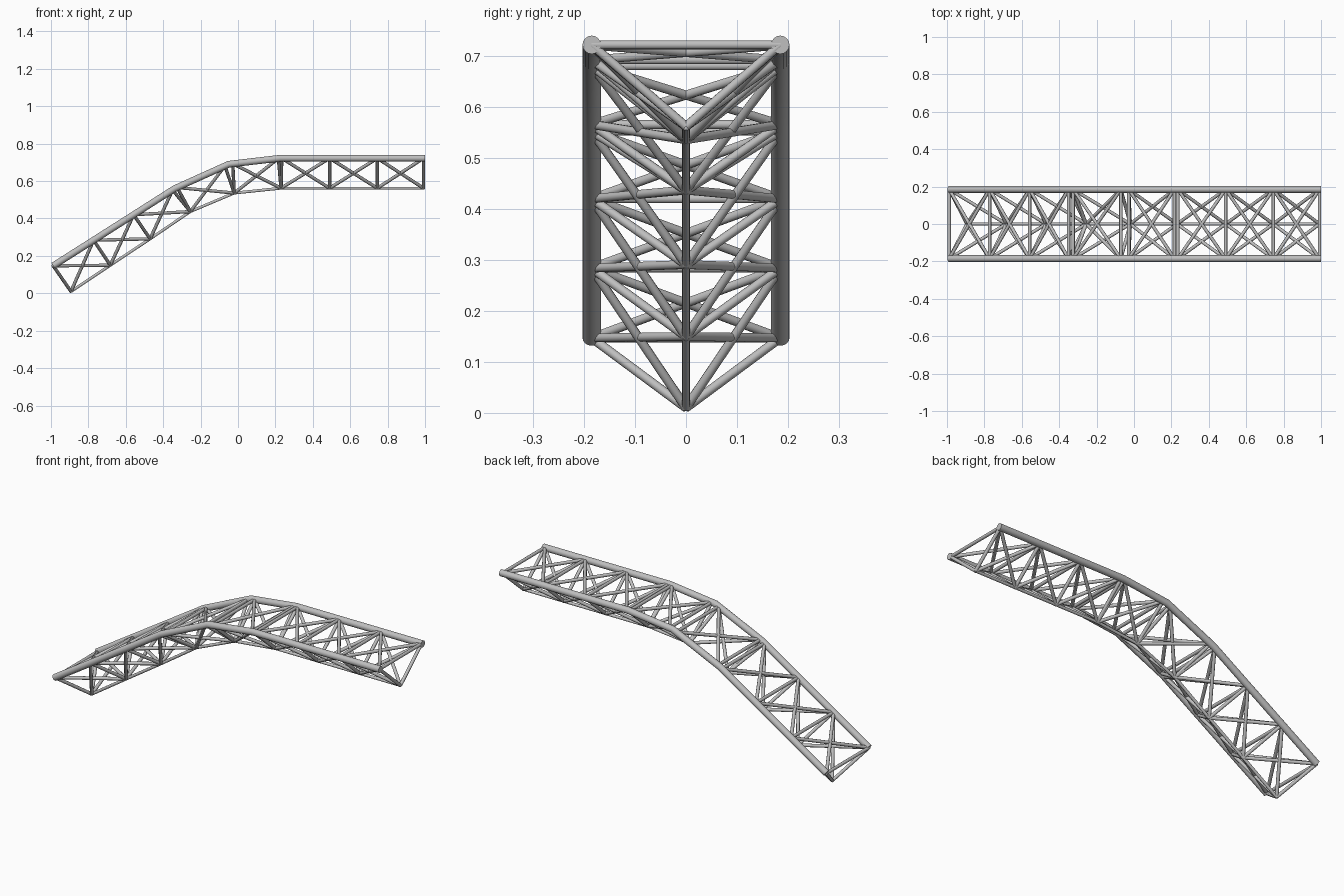
import bpy
import math
from mathutils import Vector

cube = bpy.data.objects.get("Cube")
if cube:
    bpy.data.objects.remove(cube, do_unlink=True)

GREY = (0.52, 0.52, 0.52, 1.0)
steel = bpy.data.materials.new("steel_grey")
steel.use_nodes = True
steel.diffuse_color = GREY
bsdf = next(n for n in steel.node_tree.nodes if n.type == "BSDF_PRINCIPLED")
bsdf.inputs["Base Color"].default_value = GREY
bsdf.inputs["Roughness"].default_value = 0.5


def tubes(name, paths, radius, resolution=3):
    """Round tubes along straight-segment paths, as one mesh object."""
    curve = bpy.data.curves.new(name, "CURVE")
    curve.dimensions = "3D"
    curve.bevel_depth = radius
    curve.bevel_resolution = resolution
    curve.use_fill_caps = True
    for path in paths:
        spline = curve.splines.new("POLY")
        spline.points.add(len(path) - 1)
        for point, co in zip(spline.points, path):
            point.co = (*co, 1.0)
    curve.materials.append(steel)
    obj = bpy.data.objects.new(name, curve)
    bpy.context.collection.objects.link(obj)
    bpy.ops.object.select_all(action="DESELECT")
    obj.select_set(True)
    bpy.context.view_layer.objects.active = obj
    bpy.ops.object.convert(target="MESH")
    bpy.ops.object.shade_smooth_by_angle(angle=math.radians(40))
    return obj


# Panel joints along the upper and lower chords (x, z)
upper = [(-0.988, 0.147), (-0.772, 0.284), (-0.558, 0.420), (-0.338, 0.560),
         (-0.050, 0.690), (0.225, 0.722), (0.490, 0.722), (0.745, 0.722), (0.992, 0.722)]
lower = [(-0.893, 0.010), (-0.683, 0.150), (-0.470, 0.291), (-0.255, 0.437),
         (-0.020, 0.536), (0.230, 0.562), (0.490, 0.562), (0.745, 0.562), (0.992, 0.562)]
HALF = 0.185
# Half the gap between neighbouring panel frames where the truss bends
gap = {3: 0.014, 4: 0.022, 5: 0.009}


def top(i, side, shift=0.0):
    """Upper joint, moved along the chord by shift."""
    p = Vector((upper[i][0], side * HALF, upper[i][1]))
    if shift:
        j = i + (1 if shift > 0 else -1)
        q = Vector((upper[j][0], side * HALF, upper[j][1]))
        p += (q - p).normalized() * abs(shift)
    return p


def bottom(i):
    return Vector((lower[i][0], 0, lower[i][1]))


# Main chords
for label, side in (("left", 1), ("right", -1)):
    path = [top(i, side) for i in range(9)]
    path[-1].x = 1.0
    tubes("upper_chord_" + {"left": "back", "right": "front"}[label], [path], 0.018, 6)
tubes("lower_chord", [[bottom(i) for i in range(9)]], 0.008)

# Triangular frames at each joint, doubled at the bends
legs, cross_struts = [], []
for i in range(9):
    g = gap.get(i, 0)
    for shift in ((-g, g) if g else (0,)):
        cross_struts.append([top(i, -1, shift), top(i, 1, shift)])
        for side in (-1, 1):
            legs.append([top(i, side, shift), bottom(i)])
tubes("frame_legs", legs, 0.009)
tubes("frame_cross_struts", cross_struts, 0.009)

# Crossed braces on the two sloping sides and on the top of every panel
side_braces, top_braces = [], []
for i in range(8):
    a, b = gap.get(i, 0), -gap.get(i + 1, 0)
    for side in (-1, 1):
        side_braces.append([top(i, side, a), bottom(i + 1)])
        side_braces.append([bottom(i), top(i + 1, side, b)])
        top_braces.append([top(i, side, a), top(i + 1, -side, b)])
tubes("side_cross_braces", side_braces, 0.009)
tubes("top_cross_braces", top_braces, 0.009)
